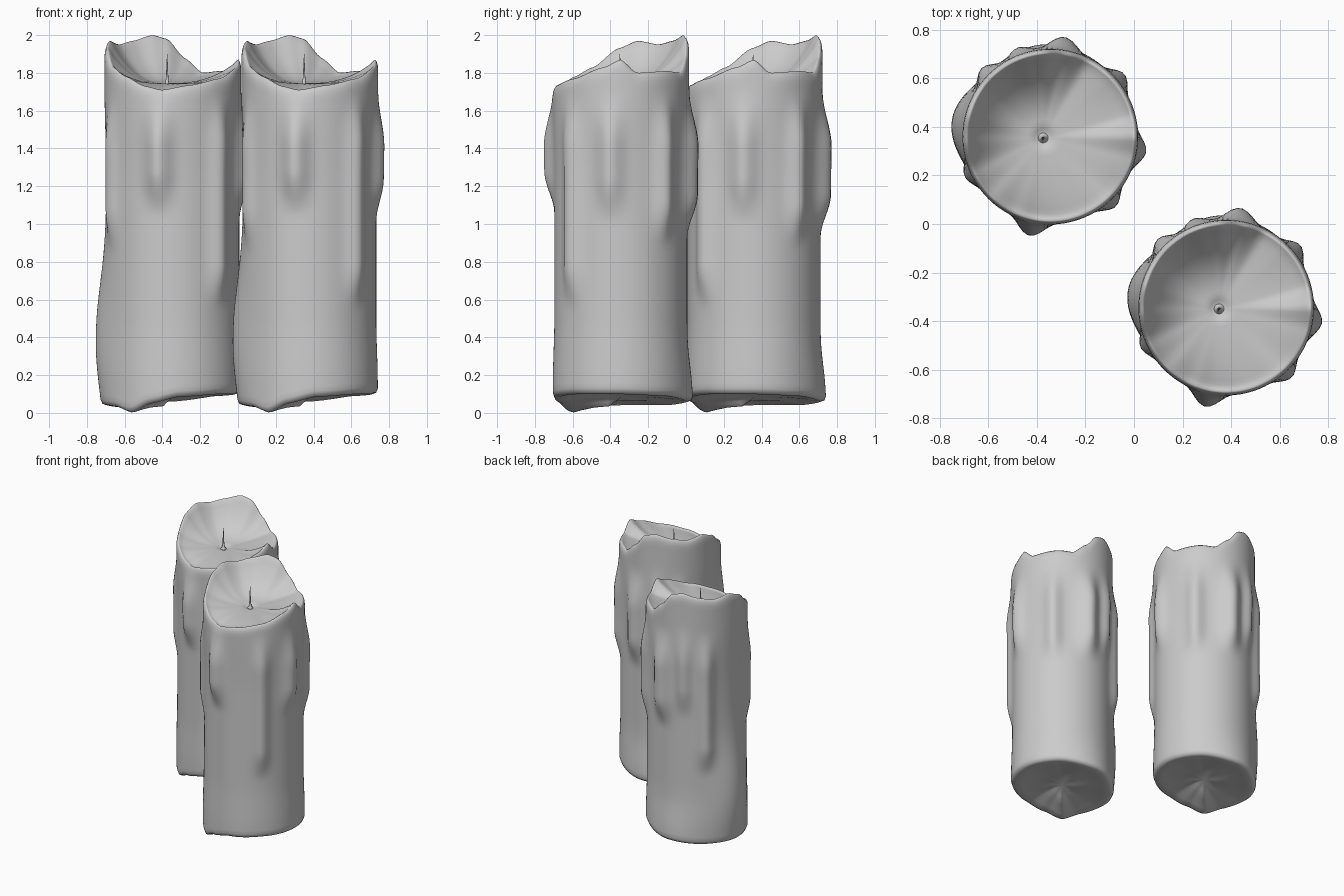
import bpy, bmesh, math
from mathutils import Vector

if "Cube" in bpy.data.objects:
    bpy.data.objects.remove(bpy.data.objects["Cube"])

N = 112                                   # sides of the candle
CENTRE = Vector((0.380, -0.345))          # body axis of the front candle
WICK = Vector((0.350, -0.350))            # wick axis of the front candle
SHIFT = Vector((-0.725, 0.705, 0))        # from front candle to rear candle

# (angle, height) of the melted rim and of the uneven foot
RIM = [(0, 1.87), (14, 1.80), (45, 1.81), (63, 1.80), (80, 1.88), (95, 1.98),
       (108, 2.0), (127, 1.97), (145, 1.95), (165, 1.97), (182, 1.93), (205, 1.83),
       (225, 1.78), (245, 1.73), (260, 1.71), (285, 1.735), (315, 1.77), (345, 1.83)]
FOOT = [(0, .10), (45, .09), (90, .06), (135, .04), (180, .04), (210, .03),
        (230, .0), (250, .05), (275, .085), (315, .10)]
# wax drips: angle, half width in degrees, top z, bottom z, thickness
DRIPS = [(258, 10, 1.62, 1.12, .062), (351, 10, 1.62, 1.08, .045),
         (313, 9, 1.62, .62, .040), (40, 9, 1.62, .95, .045),
         (82, 11, 1.62, 1.0, .060), (110, 9, 1.66, 1.1, .035),
         (135, 9, 1.62, .65, .045), (205, 9, 1.60, .92, .035)]


def smooth(a, b, x):
    t = max(0, min(1, (x - a) / (b - a)))
    return t * t * (3 - 2 * t)


def angle_gap(a, b):
    return (a - b + 180) % 360 - 180


def around(table, ang):
    """Smooth periodic interpolation of an (angle, value) table."""
    n = len(table)
    for i in range(n):
        a0, v0 = table[i]
        a1, v1 = table[(i + 1) % n]
        if i == n - 1:
            a1 += 360
        if a0 <= ang <= a1:
            t = (ang - a0) / (a1 - a0)
            s = 0.5 * t + 0.5 * smooth(0, 1, t)
            return v0 + (v1 - v0) * s
    return table[0][1]


def body_radius(ang, z):
    r = 0.352 + 0.010 * smooth(1.2, 1.75, z) + 0.008 * smooth(0.5, 0.15, z)
    for a, w, top, bottom, amp in DRIPS:
        across = math.exp(-(angle_gap(ang, a) / w) ** 2)
        along = smooth(top + .1, top - .22, z) * smooth(bottom - .08, bottom + .16, z)
        r += amp * across * along
    # broad sag low on the left
    r += 0.058 * math.exp(-(angle_gap(ang, 170) / 26) ** 2) * math.exp(-((z - .42) / .38) ** 2)
    # spread at the back of the foot
    r += 0.022 * math.exp(-(angle_gap(ang, 95) / 30) ** 2) * smooth(.4, .05, z)
    return r


def candle_mesh():
    bm = bmesh.new()
    rings = []

    def ring(func):
        row = []
        for i in range(N):
            deg = 360 * i / N
            c, r, z = func(deg)
            a = math.radians(deg)
            row.append(bm.verts.new((c.x + r * math.cos(a), c.y + r * math.sin(a), z)))
        rings.append(row)

    # underside and rounded foot
    for inset, lift in ((.28, .02), (.17, .018), (.08, .008), (.03, 0), (.008, .008)):
        ring(lambda d: (CENTRE, body_radius(d, .05) - inset,
                        around(FOOT, d) * (1 - inset * .8) + inset * .05 + lift))
    # outer wall with drips
    rows = 56
    for k in range(rows + 1):
        t = k / rows

        def wall(d):
            lo, hi = around(FOOT, d) + .03, around(RIM, d) - .05
            z = lo + (hi - lo) * t
            return CENTRE, body_radius(d, z), z
        ring(wall)
    # rounded lip
    for inset, drop in ((.003, .025), (.009, .008), (.016, 0), (.024, .006)):
        ring(lambda d: (CENTRE, .362 - inset, around(RIM, d) - drop))
    # melted pool, drifting toward the wick
    for k in range(17, 0, -1):
        s = k / 18

        def pool(d):
            z = 1.745 + (around(RIM, d) - .01 - 1.745) * s ** 2.6
            return WICK.lerp(CENTRE, s), .338 * s, z - .015 * smooth(.16, .04, s)
        ring(pool)
    for lower, upper in zip(rings, rings[1:]):
        for i in range(N):
            j = (i + 1) % N
            bm.faces.new((lower[i], lower[j], upper[j], upper[i]))

    def cap(row):
        mid = sum((v.co for v in row), Vector()) / N
        m = bm.verts.new(mid)
        for i in range(N):
            bm.faces.new((row[i], row[(i + 1) % N], m))
    cap(rings[0])
    cap(rings[-1])
    bmesh.ops.recalc_face_normals(bm, faces=bm.faces)
    for f in bm.faces:
        f.smooth = True
    me = bpy.data.meshes.new("candle_wax")
    bm.to_mesh(me)
    bm.free()
    return me


def wick_mesh():
    # thin tapered spike with a flared base
    bm = bmesh.new()
    prev = None
    for r, z in ((.026, 1.727), (.010, 1.742), (.006, 1.78), (.004, 1.84), (.0008, 1.90)):
        row = [bm.verts.new((WICK.x + r * math.cos(i * math.pi / 6),
                             WICK.y + r * math.sin(i * math.pi / 6), z)) for i in range(12)]
        if prev:
            for i in range(12):
                j = (i + 1) % 12
                bm.faces.new((prev[i], prev[j], row[j], row[i])).smooth = True
        prev = row
    bm.faces.new(prev)
    me = bpy.data.meshes.new("candle_wick")
    bm.to_mesh(me)
    bm.free()
    return me


# two identical candles
wax, wick = candle_mesh(), wick_mesh()
for name, offset in (("front", Vector()), ("rear", SHIFT)):
    for part, mesh in (("candle", wax), ("wick", wick)):
        ob = bpy.data.objects.new(name + "_" + part, mesh)
        ob.location = offset
        bpy.context.collection.objects.link(ob)
